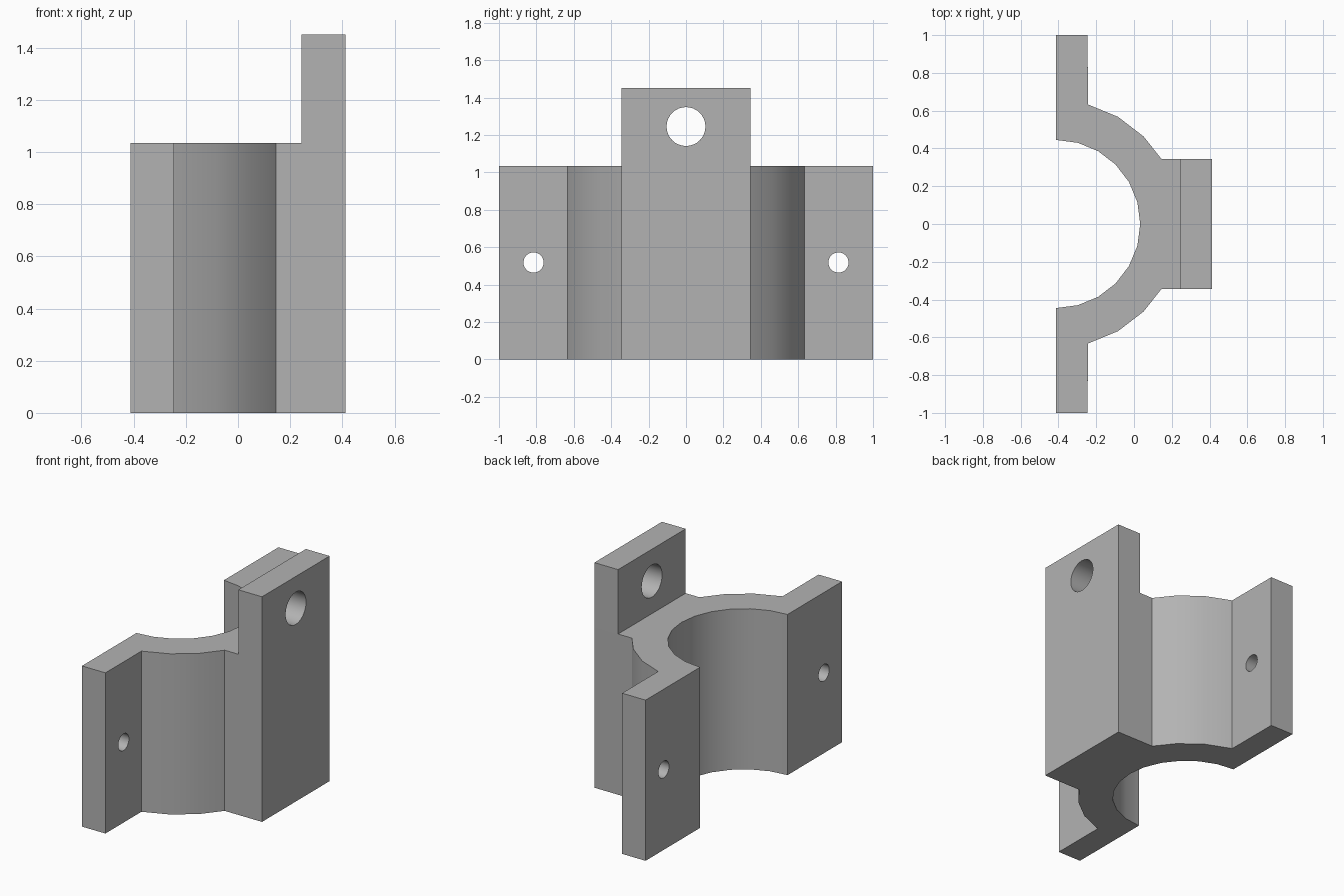
import bpy, bmesh
from math import radians, cos, sin, pi
from mathutils import Matrix, Vector

cube = bpy.data.objects.get("Cube")
if cube:
    bpy.data.objects.remove(cube, do_unlink=True)

# Main sizes
BACK, WING, TAB_IN, TAB_OUT = -0.412, -0.245, 0.243, 0.412
BODY_H, TAB_H, TAB_W = 1.035, 1.45, 0.344
R_IN, R_OUT = 0.445, 0.655

grey = bpy.data.materials.new("plain grey")
grey.use_nodes = True
grey.diffuse_color = (0.45, 0.45, 0.45, 1)
grey.node_tree.nodes["Principled BSDF"].inputs["Base Color"].default_value = (0.45, 0.45, 0.45, 1)


def arc(radius, degrees):
    return [(BACK + radius * cos(radians(a)), radius * sin(radians(a))) for a in degrees]


# Plan outline: bore, wings, outer curve and mounting block
bore = arc(R_IN, range(-90, 91, 15))
left_side = [(BACK, 1), (WING, 1)] + arc(R_OUT, (75.2, 60, 45, 31.7)) + [(TAB_IN, TAB_W)]
outline = bore + left_side + [(x, -y) for x, y in reversed(left_side)]
strip = [(TAB_IN, TAB_W), (TAB_OUT, TAB_W), (TAB_OUT, -TAB_W), (TAB_IN, -TAB_W)]

bm = bmesh.new()
for pts in (outline, strip):
    bm.faces.new([bm.verts.new((x, y, 0)) for x, y in pts])
bmesh.ops.remove_doubles(bm, verts=bm.verts, dist=1e-5)


def raise_faces(faces, height, keep):
    new = bmesh.ops.extrude_face_region(bm, geom=faces, use_keep_orig=keep)["geom"]
    verts = [g for g in new if isinstance(g, bmesh.types.BMVert)]
    bmesh.ops.translate(bm, verts=verts, vec=(0, 0, height))
    return [g for g in new if isinstance(g, bmesh.types.BMFace)]


# Raise the body, then the upright tab from its outer strip
tops = raise_faces(bm.faces[:], BODY_H, True)
tab_top = max(tops, key=lambda f: f.calc_center_median().x)
raise_faces([tab_top], TAB_H - BODY_H, False)
bmesh.ops.recalc_face_normals(bm, faces=bm.faces)
bmesh.ops.dissolve_limit(bm, angle_limit=radians(1), verts=bm.verts, edges=bm.edges)

mesh = bpy.data.meshes.new("clamp_bracket")
bm.to_mesh(mesh)
bm.free()
mesh.materials.append(grey)
bracket = bpy.data.objects.new("clamp_bracket", mesh)
bpy.context.collection.objects.link(bracket)
bpy.context.view_layer.objects.active = bracket
bracket.select_set(True)


# Bolt holes through the wings and the tab
def drill(name, x, y, z, radius):
    cut = bmesh.new()
    place = Matrix.Translation(Vector((x, y, z))) @ Matrix.Rotation(pi / 2, 4, "Y")
    bmesh.ops.create_cone(cut, cap_ends=True, segments=32, radius1=radius,
                          radius2=radius, depth=0.3, matrix=place)
    data = bpy.data.meshes.new(name)
    cut.to_mesh(data)
    cut.free()
    data.materials.append(grey)
    cutter = bpy.data.objects.new(name, data)
    cutter.hide_render = True
    bpy.context.collection.objects.link(cutter)
    mod = bracket.modifiers.new(name, "BOOLEAN")
    mod.operation, mod.solver, mod.object = "DIFFERENCE", "EXACT", cutter
    bpy.ops.object.modifier_apply(modifier=name)
    bpy.data.objects.remove(cutter, do_unlink=True)


for side in (-1, 1):
    drill("wing_hole", (BACK + WING) / 2, side * 0.815, 0.518, 0.054)
drill("tab_hole", (TAB_IN + TAB_OUT) / 2, 0, 1.245, 0.104)

bpy.ops.object.shade_smooth_by_angle(angle=radians(25))
